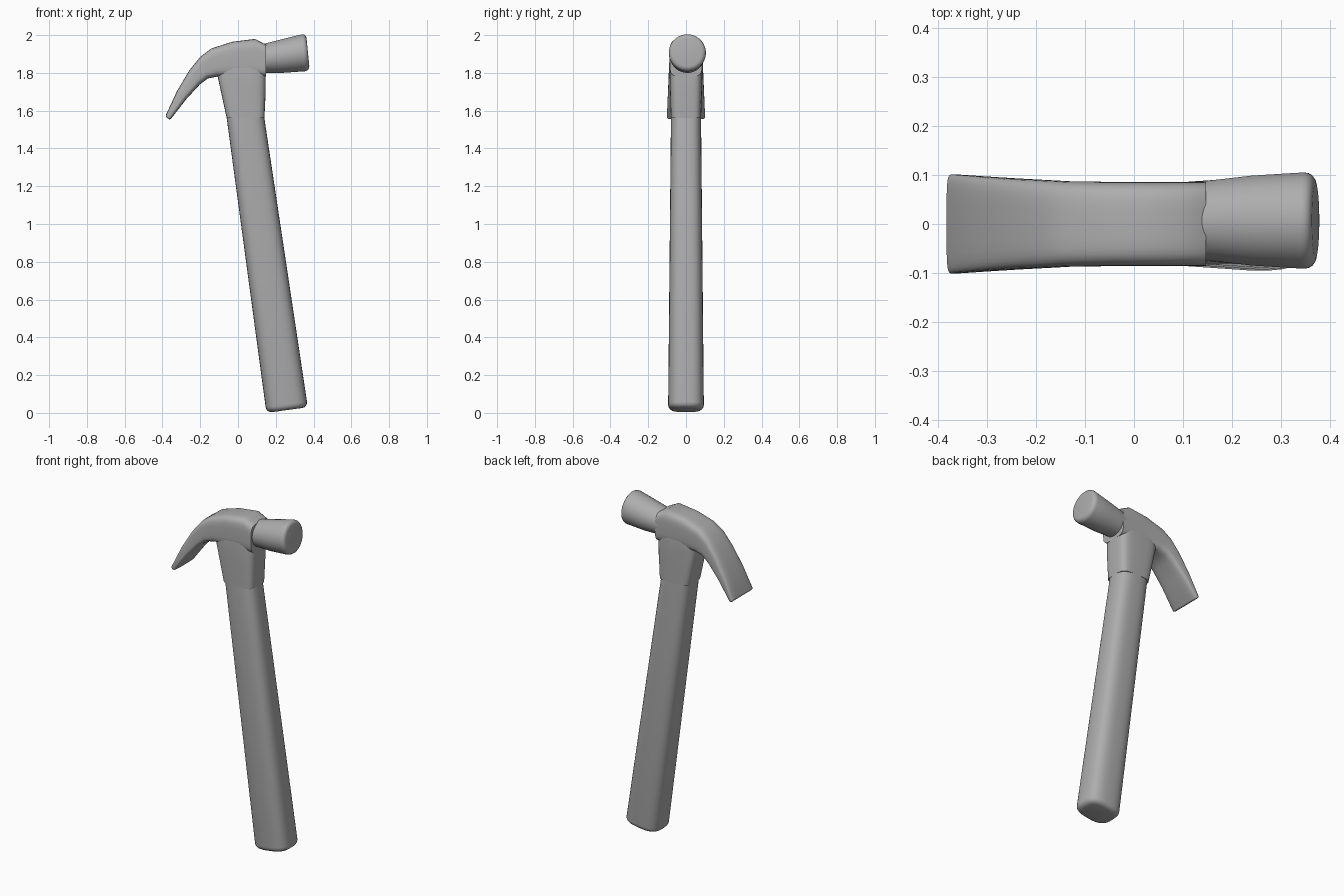
import bpy, bmesh
from math import cos, sin, pi, copysign, radians
from mathutils import Vector

cube = bpy.data.objects.get("Cube")
if cube:
    bpy.data.objects.remove(cube, do_unlink=True)

plain_grey = bpy.data.materials.new("plain_grey")
plain_grey.use_nodes = True
grey = (0.42, 0.42, 0.42, 1)
plain_grey.diffuse_color = grey
plain_grey.node_tree.nodes["Principled BSDF"].inputs["Base Color"].default_value = grey


def section(x_low, z_low, x_high, z_high, half_width):
    """One cross-section: two opposite points in the side plane and a half width."""
    return Vector((x_low, 0, z_low)), Vector((x_high, 0, z_high)), half_width


def rounded_end(before, last, radius):
    """Replace the last section by a quarter-round rim of the given radius."""
    length = ((last[0] + last[1]) - (before[0] + before[1])).length / 2
    rim = []
    for step in range(5):
        angle = step * pi / 8
        back = radius * (1 - sin(angle)) / length
        inset = radius * (1 - cos(angle))
        low = last[0].lerp(before[0], back)
        high = last[1].lerp(before[1], back)
        inward = (high - low).normalized() * inset
        width = last[2] + (before[2] - last[2]) * back
        rim.append((low + inward, high - inward, width - inset))
    return rim


def superellipse(value, power):
    return copysign(abs(value) ** (2 / power), value)


def loft(name, sections, power, rim, sides=32):
    """Skin superellipse sections; a high power gives squarer corners."""
    sections = sections[:-1] + rounded_end(sections[-2], sections[-1], rim)
    bm = bmesh.new()
    rings = []
    for low, high, width in sections:
        ring = []
        for i in range(sides):
            angle = 2 * pi * (i + 0.5) / sides
            along = (high - low) / 2 * superellipse(cos(angle), power)
            across = Vector((0, width * superellipse(sin(angle), power), 0))
            ring.append(bm.verts.new((low + high) / 2 + along + across))
        rings.append(ring)
    for ring, following in zip(rings, rings[1:]):
        for i in range(sides):
            j = (i + 1) % sides
            bm.faces.new((ring[i], ring[j], following[j], following[i]))
    bm.faces.new(reversed(rings[0]))
    bm.faces.new(rings[-1])
    bmesh.ops.recalc_face_normals(bm, faces=bm.faces)
    mesh = bpy.data.meshes.new(name)
    bm.to_mesh(mesh)
    bm.free()
    mesh.materials.append(plain_grey)
    part = bpy.data.objects.new(name, mesh)
    bpy.context.collection.objects.link(part)
    bpy.ops.object.select_all(action="DESELECT")
    part.select_set(True)
    bpy.context.view_layer.objects.active = part
    bpy.ops.object.shade_smooth_by_angle(angle=radians(35))
    return part


# Slanted handle, from the socket down to the softened butt
loft("handle", [
    section(-0.06, 1.56, 0.14, 1.56, 0.08),
    section(0.15, 0, 0.37, 0.03, 0.095),
], power=3, rim=0.03)

# Socket flaring from the handle up into the head
loft("socket", [
    section(-0.06, 1.56, 0.14, 1.56, 0.08),
    section(-0.11, 1.79, 0.147, 1.7, 0.085),
    section(-0.1, 1.92, 0.147, 1.95, 0.085),
], power=4.5, rim=0.03)


def head_section(x_low, z_low, x_high, z_high):
    """Head cross-section whose width flares toward the claw tip."""
    flare = 0.06 * max(0, -0.1 - x_low)
    return section(x_low, z_low, x_high, z_high, 0.086 + flare)


# Head body curving down into the broad claw
loft("claw", [
    head_section(0.147, 1.78, 0.147, 1.95),
    head_section(0.09, 1.78, 0.09, 1.98),
    head_section(-0.03, 1.78, -0.03, 1.965),
    head_section(-0.11, 1.78, -0.14, 1.93),
    head_section(-0.16, 1.77, -0.2, 1.885),
    head_section(-0.2, 1.74, -0.26, 1.81),
    head_section(-0.27, 1.665, -0.325, 1.7),
    head_section(-0.36, 1.55, -0.385, 1.57),
], power=4.5, rim=0.01)

# Round striker, slightly off centre, with a softened rim
striker = loft("striker", [
    section(0.12, 1.8, 0.12, 1.95, 0.078),
    section(0.24, 1.8, 0.24, 1.98, 0.092),
    section(0.38, 1.81, 0.36, 2.01, 0.1),
], power=2, rim=0.025)
striker.location.y = 0.007
